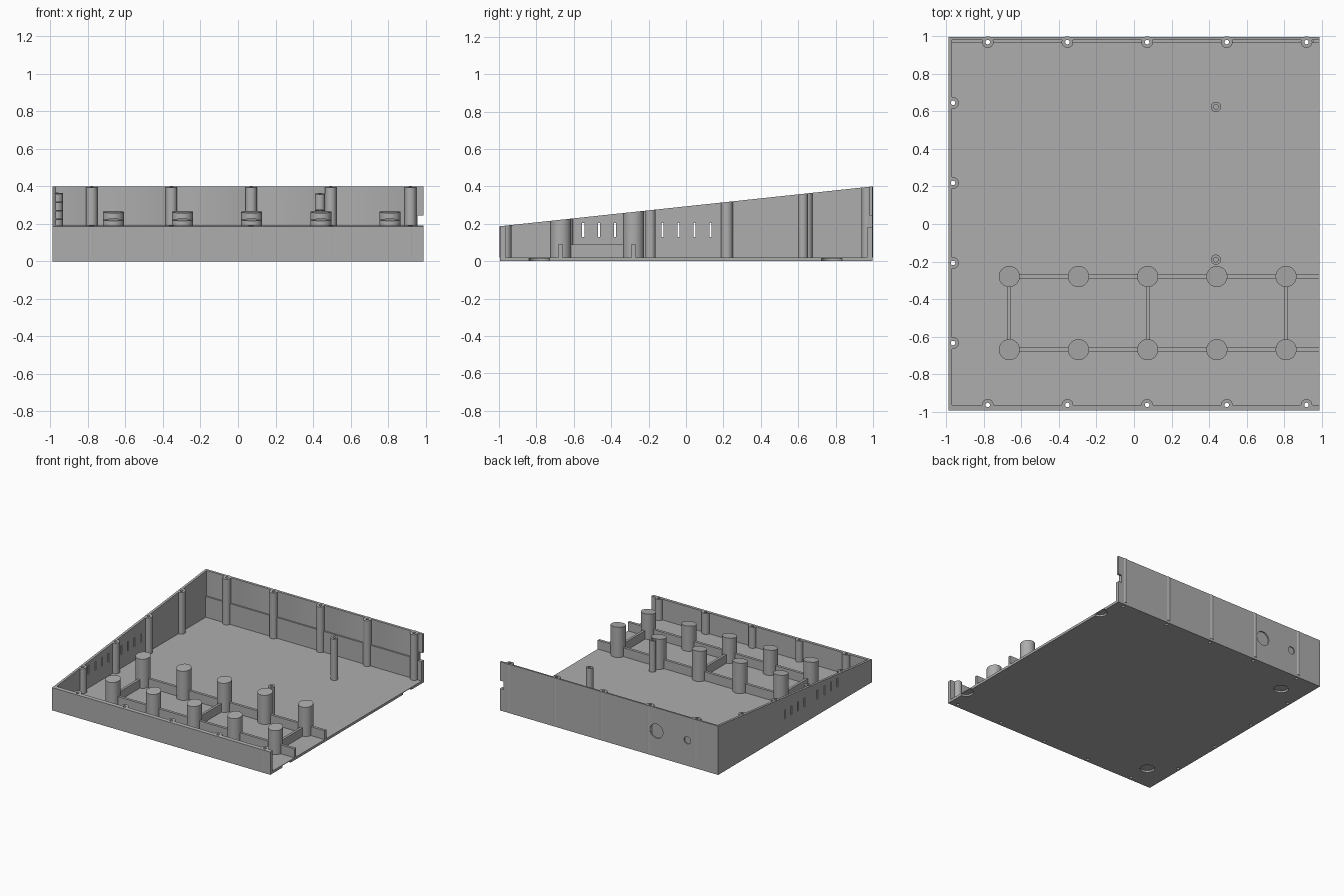
import bpy, bmesh, math
from mathutils import Vector, Matrix

if "Cube" in bpy.data.objects:
    bpy.data.objects.remove(bpy.data.objects["Cube"], do_unlink=True)

grey = bpy.data.materials.new("plain_grey")
grey.use_nodes = True
colour = (0.42, 0.42, 0.42, 1)
grey.diffuse_color = colour
grey.node_tree.nodes["Principled BSDF"].inputs["Base Color"].default_value = colour

# Main dimensions
X = 0.99
Y0, Y1 = -0.995, 0.997
FLOOR, FRONT_H, BACK_H = 0.02, 0.187, 0.40
RISE = (BACK_H - FRONT_H) / (Y1 - Y0)
slope_point, slope_normal = Vector((0, Y0, FRONT_H)), Vector((0, -RISE, 1))


def add_box(bm, x0, x1, y0, y1, z0, z1):
    m = Matrix.LocRotScale(((x0 + x1) / 2, (y0 + y1) / 2, (z0 + z1) / 2), None,
                           (x1 - x0, y1 - y0, z1 - z0))
    bmesh.ops.create_cube(bm, size=1, matrix=m)


def add_cyl(bm, x, y, z0, z1, r, sides=32):
    bmesh.ops.create_cone(bm, cap_ends=True, segments=sides, radius1=r, radius2=r,
                          depth=z1 - z0, matrix=Matrix.Translation((x, y, (z0 + z1) / 2)))


def clip(bm, point, normal):
    geom = bm.verts[:] + bm.edges[:] + bm.faces[:]
    cut = bmesh.ops.bisect_plane(bm, geom=geom, plane_co=point, plane_no=normal,
                                 clear_outer=True)["geom_cut"]
    edges = [e for e in cut if isinstance(e, bmesh.types.BMEdge)]
    bmesh.ops.holes_fill(bm, edges=edges, sides=0)


def finish(name, bm):
    bmesh.ops.recalc_face_normals(bm, faces=bm.faces[:])
    mesh = bpy.data.meshes.new(name)
    bm.to_mesh(mesh)
    bm.free()
    mesh.materials.append(grey)
    ob = bpy.data.objects.new(name, mesh)
    bpy.context.collection.objects.link(ob)
    return ob


def cut_with(ob, cutter):
    bpy.context.view_layer.objects.active = ob
    mod = ob.modifiers.new("cut", "BOOLEAN")
    mod.operation, mod.solver, mod.object = "DIFFERENCE", "EXACT", cutter
    bpy.ops.object.modifier_apply(modifier=mod.name)


# Screw post positions around the three walls
post_x = [-0.78 + 0.425 * i for i in range(5)]
side_y = [-0.635 + 0.427 * i for i in range(4)]
posts = [(x, y) for y in (-0.965, 0.97) for x in post_x] + [(-0.965, y) for y in side_y]
standoffs = [(0.437, 0.625), (0.437, -0.19)]

# Floor plate
bm = bmesh.new()
add_box(bm, -X, X, Y0, Y1, 0, FLOOR)
floor = finish("floor", bm)

# Front, side and back walls; the back is thicker in its lower half
walls = {}
for name, dims in {
    "front_wall": (-X, X, Y0, -0.965, FLOOR, 1),
    "right_wall": (-X, -0.97, Y0, Y1, FLOOR, 1),
    "back_wall": (-X, X, 0.98, Y1, FLOOR, 1),
    "back_wall_step": (-X, X, 0.967, 0.98, FLOOR, 0.19),
}.items():
    bm = bmesh.new()
    add_box(bm, *dims)
    clip(bm, slope_point, slope_normal)
    walls[name] = finish(name, bm)

# Screw posts trimmed to the sloping rim
bm = bmesh.new()
for x, y in posts:
    add_cyl(bm, x, y, FLOOR, 0.6, 0.031)
clip(bm, slope_point, slope_normal)
clip(bm, Vector((-X, 0, 0)), Vector((-1, 0, 0)))
screw_posts = finish("screw_posts", bm)

# Free standing board standoffs
bm = bmesh.new()
for x, y in standoffs:
    add_cyl(bm, x, y, FLOOR, 0.6, 0.027)
clip(bm, slope_point, slope_normal)
board_standoffs = finish("board_standoffs", bm)

# Two rows of thick support columns
column_x = [-0.665 + 0.369 * i for i in range(5)]
rows = (-0.67, -0.28)
bm = bmesh.new()
for x in column_x:
    for y in rows:
        add_cyl(bm, x, y, FLOOR, 0.6, 0.056, 48)
clip(bm, slope_point, slope_normal)
support_columns = finish("support_columns", bm)

# Low ribs that tie the columns together
bm = bmesh.new()
for y in rows:
    add_box(bm, column_x[0], X, y - 0.011, y + 0.011, FLOOR, 0.093)
for x in column_x[::2]:
    add_box(bm, x - 0.01, x + 0.01, rows[0], rows[1], FLOOR, 0.09)
ribs = finish("ribs", bm)

cutters = []


def new_cutter(name, bm):
    cutters.append(finish(name, bm))
    cutters[-1].hide_render = True
    return cutters[-1]


# Screw holes run through posts, walls and floor
bm = bmesh.new()
for x, y in posts:
    add_cyl(bm, x, y, -0.1, 0.7, 0.012, 20)
holes = new_cutter("screw_hole_cutter", bm)
for ob in [floor, screw_posts, *walls.values()]:
    cut_with(ob, holes)

# Blind holes in the standoffs
bm = bmesh.new()
for x, y in standoffs:
    add_cyl(bm, x, y, 0.05, 0.7, 0.012, 20)
cut_with(board_standoffs, new_cutter("standoff_hole_cutter", bm))

# Round foot recesses under the floor, two of them halved by the open edge
bm = bmesh.new()
for x in (-0.79, X):
    for y in (-0.785, 0.78):
        add_cyl(bm, x, y, -0.1, 0.015, 0.055, 40)
cut_with(floor, new_cutter("foot_recess_cutter", bm))

# Two groups of four vent slots
bm = bmesh.new()
for start in (-0.55, -0.125):
    for i in range(4):
        y = start + 0.0855 * i
        add_box(bm, -1.1, -0.9, y - 0.006, y + 0.006, 0.13, 0.205)
cut_with(walls["right_wall"], new_cutter("vent_cutter", bm))

# Socket recesses in the back face
bm = bmesh.new()
for x, r in ((-0.43, 0.058), (-0.71, 0.03)):
    add_cyl(bm, x, 0, -0.05, 0.05, r, 40)
turn = Matrix.Translation((0, Y1 + 0.04, 0.21)) @ Matrix.Rotation(math.pi / 2, 4, "X")
bmesh.ops.transform(bm, matrix=turn, verts=bm.verts[:])
cut_with(walls["back_wall"], new_cutter("socket_cutter", bm))

# Notch at the open end of the back wall
bm = bmesh.new()
add_box(bm, 0.957, 1.1, 0.9, 1.1, 0.18, 0.245)
notch = new_cutter("notch_cutter", bm)
for name in ("back_wall", "back_wall_step"):
    cut_with(walls[name], notch)

for ob in cutters:
    bpy.data.objects.remove(ob, do_unlink=True)

# Smooth round sides, keep edges sharp
bpy.ops.object.select_all(action="DESELECT")
for ob in [screw_posts, board_standoffs, support_columns, floor, *walls.values()]:
    ob.select_set(True)
bpy.context.view_layer.objects.active = screw_posts
bpy.ops.object.shade_smooth_by_angle(angle=math.radians(30))
